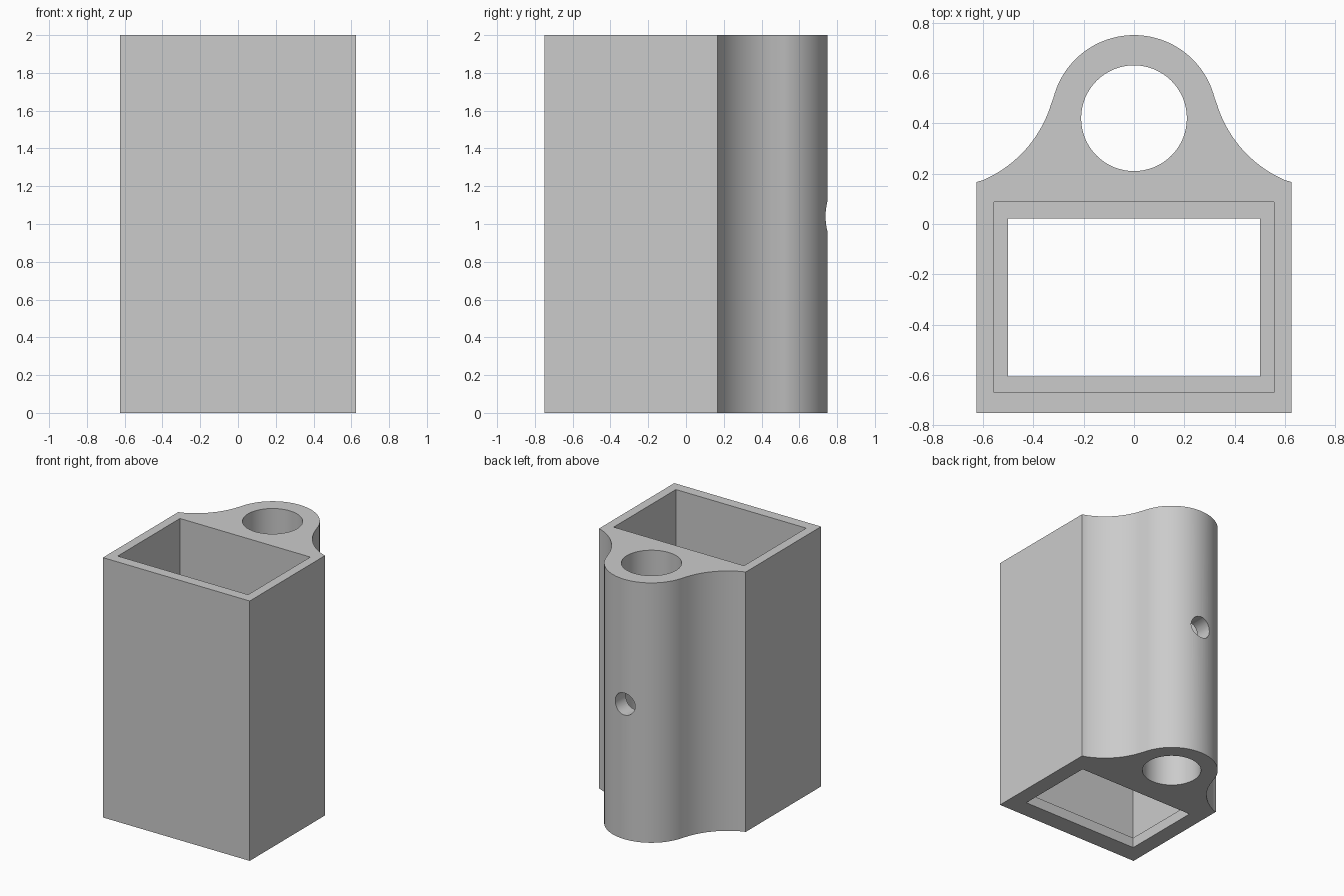
import bpy, bmesh
from math import sin, cos, radians, pi
from mathutils import Matrix

cube = bpy.data.objects.get("Cube")
if cube:
    bpy.data.objects.remove(cube, do_unlink=True)

HEIGHT = 2.0
TUBE_Y, TUBE_R, BORE_R = 0.42, 0.33, 0.21

grey = bpy.data.materials.new("plain grey")
grey.use_nodes = True
colour = (0.6, 0.6, 0.6, 1)
grey.diffuse_color = colour
grey.node_tree.nodes["Principled BSDF"].inputs["Base Color"].default_value = colour


def arc(cx, cy, r, start, end, steps):
    angles = [radians(start + (end - start) * i / steps) for i in range(steps + 1)]
    return [(cx + r * cos(a), cy + r * sin(a)) for a in angles]


def rectangle(x, y0, y1):
    return [(-x, y0), (x, y0), (x, y1), (-x, y1)]


def prism(name, outline, z0, z1):
    """Extrude a counter-clockwise outline from z0 up to z1."""
    bm = bmesh.new()
    face = bm.faces.new([bm.verts.new((x, y, z0)) for x, y in outline])
    top = bmesh.ops.extrude_face_region(bm, geom=[face])["geom"]
    verts = [v for v in top if isinstance(v, bmesh.types.BMVert)]
    bmesh.ops.translate(bm, verts=verts, vec=(0, 0, z1 - z0))
    bmesh.ops.recalc_face_normals(bm, faces=bm.faces)
    mesh = bpy.data.meshes.new(name)
    bm.to_mesh(mesh)
    bm.free()
    mesh.materials.append(grey)
    obj = bpy.data.objects.new(name, mesh)
    bpy.context.collection.objects.link(obj)
    return obj


# Outer body: square box flowing through two fillets into a round tube
fillet = arc(0.79, 0.617, 0.482, 250, 194, 20)
right_half = [(0.625, -0.75), (0.625, 0.167)] + fillet[1:-1]
left_half = [(-x, y) for x, y in reversed(right_half)]
body = prism("holder_body",
             right_half + arc(0, TUBE_Y, TUBE_R, 14, 166, 48) + left_half,
             0, HEIGHT)

# Cutters: wide pocket, smaller floor opening that leaves a ledge, bore, side hole
cutters = [
    prism("pocket_cutter", rectangle(0.555, -0.67, 0.087), 0.08, HEIGHT + 0.1),
    prism("floor_opening_cutter", rectangle(0.5, -0.605, 0.022), -0.1, 0.2),
    prism("bore_cutter", arc(0, TUBE_Y, BORE_R, 0, 354.375, 63), -0.1, HEIGHT + 0.1),
    prism("screw_hole_cutter", arc(0, 0, 0.085, 0, 348.75, 31), 0, 0.45),
]
cutters[-1].data.transform(Matrix.Translation((0, TUBE_Y, 1.04)) @ Matrix.Rotation(-pi / 2, 4, "X"))

bpy.ops.object.select_all(action="DESELECT")
body.select_set(True)
bpy.context.view_layer.objects.active = body
for cutter in cutters:
    mod = body.modifiers.new(cutter.name, "BOOLEAN")
    mod.operation = "DIFFERENCE"
    mod.solver = "EXACT"
    mod.object = cutter
    bpy.ops.object.modifier_apply(modifier=mod.name)
    bpy.data.objects.remove(cutter, do_unlink=True)

bpy.ops.object.shade_smooth_by_angle(angle=radians(30))
